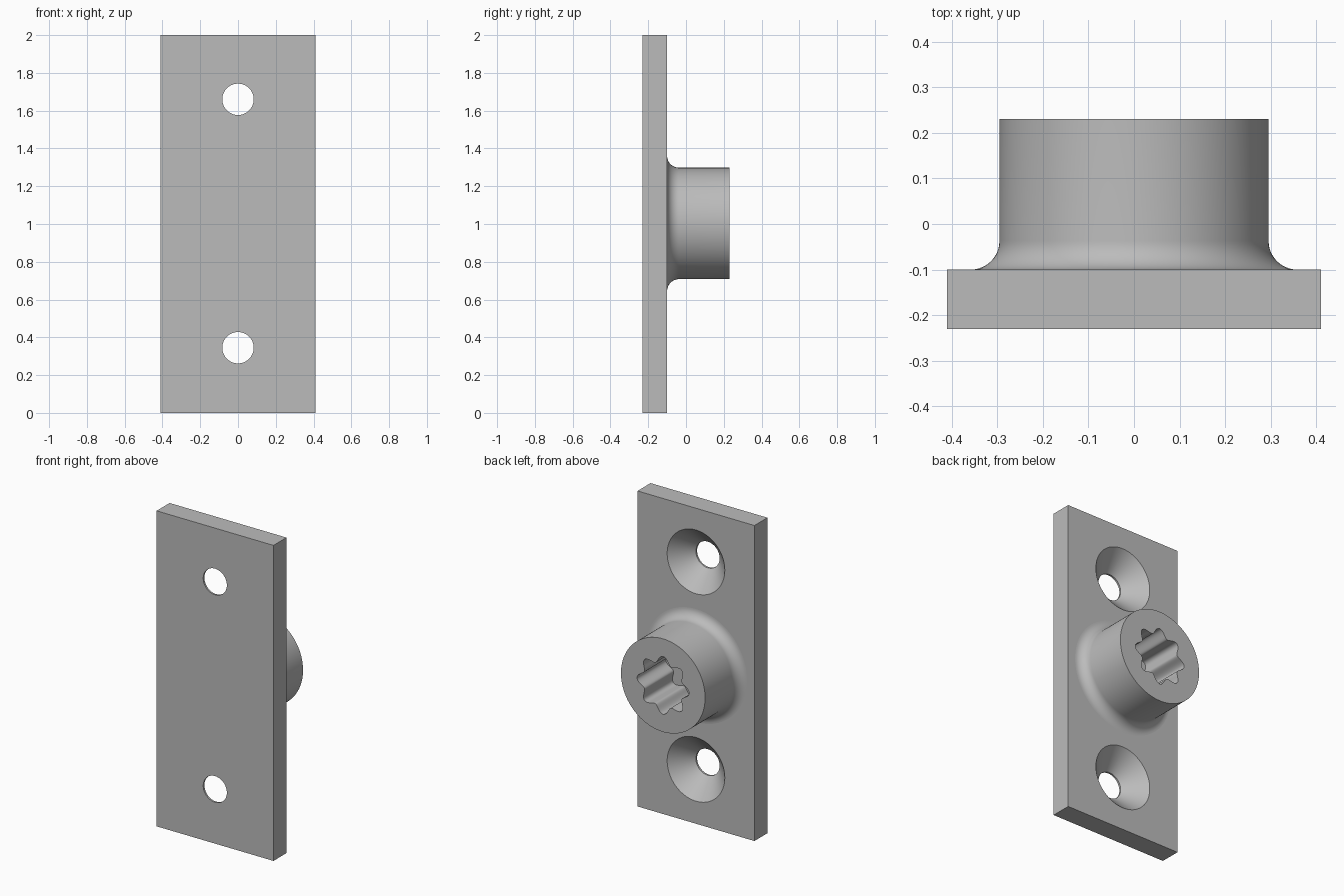
import bpy
import bmesh
from math import sin, cos, pi, radians

SEGMENTS = 192
BACK, FRONT, TIP = -0.10, -0.23, 0.23
MIDDLE = 1.003

cube = bpy.data.objects.get("Cube")
if cube:
    bpy.data.objects.remove(cube, do_unlink=True)

steel = bpy.data.materials.new("grey steel")
steel.use_nodes = True
grey = (0.5, 0.5, 0.5, 1)
steel.diffuse_color = grey
steel.node_tree.nodes["Principled BSDF"].inputs["Base Color"].default_value = grey


def finish(name, bm):
    bmesh.ops.recalc_face_normals(bm, faces=bm.faces)
    mesh = bpy.data.meshes.new(name)
    bm.to_mesh(mesh)
    bm.free()
    mesh.materials.append(steel)
    obj = bpy.data.objects.new(name, mesh)
    bpy.context.collection.objects.link(obj)
    return obj


def activate(obj):
    bpy.ops.object.select_all(action="DESELECT")
    obj.select_set(True)
    bpy.context.view_layer.objects.active = obj


def lathe(name, profile, z, segments):
    """Closed solid around the y axis; each radius is a number or a function of angle."""
    bm = bmesh.new()
    angles = [2 * pi * i / segments for i in range(segments)]
    rings = []
    for radius, y in profile:
        ring = []
        for a in angles:
            r = radius(a) if callable(radius) else radius
            ring.append(bm.verts.new((r * cos(a), y, z + r * sin(a))))
        rings.append(ring)
    for low, high in zip(rings, rings[1:]):
        for i in range(segments):
            j = (i + 1) % segments
            bm.faces.new((low[i], low[j], high[j], high[i]))
    bm.faces.new(rings[0])
    bm.faces.new(rings[-1])
    return finish(name, bm)


# Mounting plate
bm = bmesh.new()
bmesh.ops.create_cube(bm, size=1)
for v in bm.verts:
    v.co = (v.co.x * 0.82, BACK if v.co.y > 0 else FRONT, (v.co.z + 0.5) * 2)
plate = finish("mounting_plate", bm)

# Two countersunk screw holes
sink = [(0.083, FRONT - 0.05), (0.083, FRONT + 0.012),
        (0.202, BACK), (0.202, BACK + 0.05)]
for z in (0.345, 1.66):
    cutter = lathe("hole_cutter", sink, z, 96)
    cutter.hide_render = True
    activate(plate)
    mod = plate.modifiers.new("hole", "BOOLEAN")
    mod.operation = "DIFFERENCE"
    mod.solver = "EXACT"
    mod.object = cutter
    bpy.ops.object.modifier_apply(modifier=mod.name)
    bpy.data.objects.remove(cutter, do_unlink=True)

# Round boss with a filleted foot and an eight-pointed socket
RADIUS, FILLET, DEPTH = 0.295, 0.063, 0.29


def star(a):
    return 0.162 + 0.021 * cos(8 * a)


foot = [(RADIUS + FILLET * (1 - sin(t)), BACK + FILLET * (1 - cos(t)))
        for t in (pi / 2 * i / 12 for i in range(13))]
profile = [(RADIUS + FILLET, BACK - 0.01)] + foot
profile += [(RADIUS, TIP), (star, TIP), (star, TIP - DEPTH)]
boss = lathe("socket_boss", profile, MIDDLE, SEGMENTS)

for obj in (plate, boss):
    activate(obj)
    bpy.ops.object.shade_smooth_by_angle(angle=radians(30))
